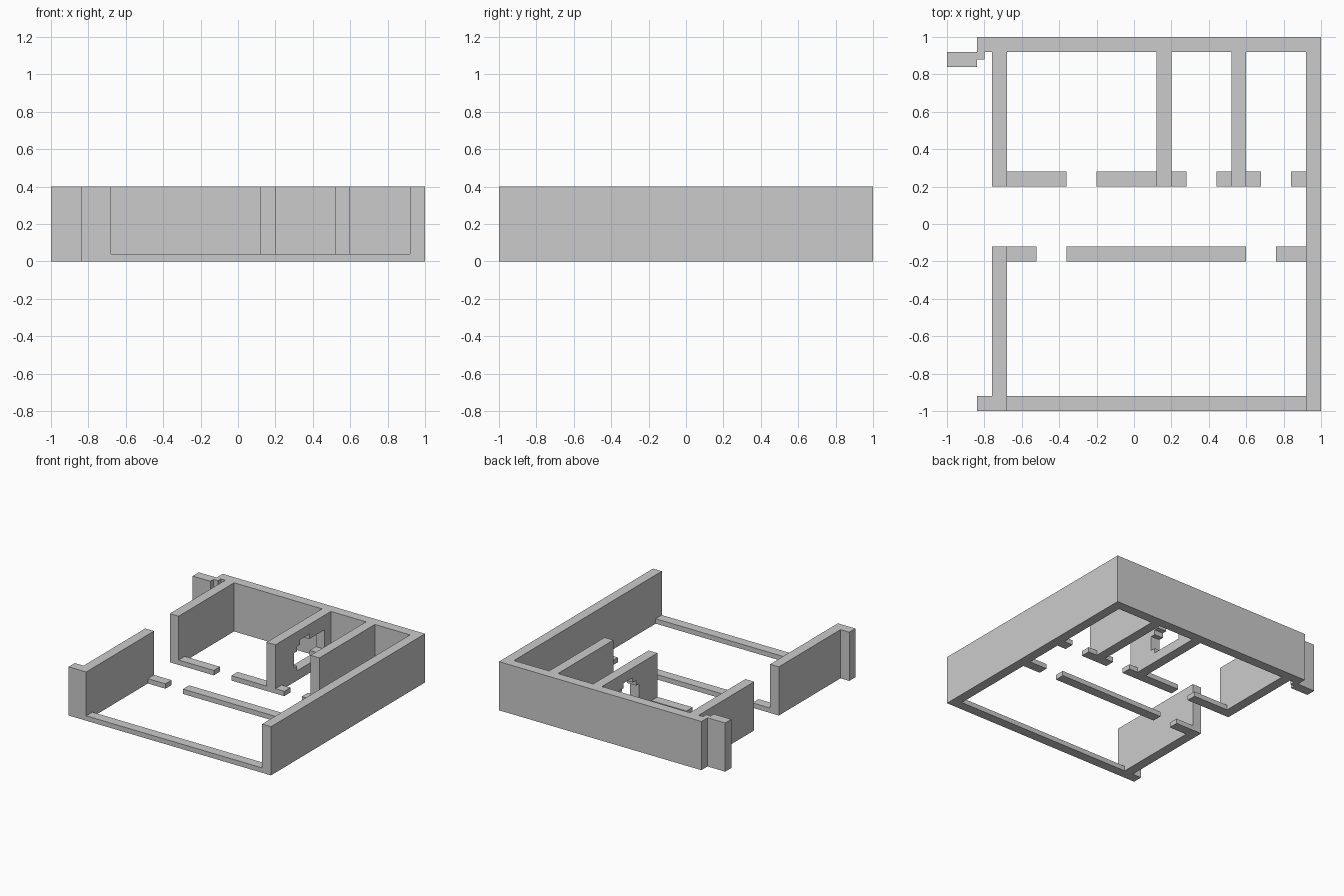
import bpy, bmesh

if "Cube" in bpy.data.objects:
    bpy.data.objects.remove(bpy.data.objects["Cube"])

T = 0.08     # wall thickness
HIGH = 0.40  # full wall height
LOW = 0.04   # door sill and low wall height


def prism(name, outline, depth, place):
    """Extrude a 2D outline; place(u, v, w) maps to xyz."""
    bm = bmesh.new()
    face = bm.faces.new([bm.verts.new(place(u, v, depth[0])) for u, v in outline])
    new = bmesh.ops.extrude_face_region(bm, geom=[face])["geom"]
    a, b = place(0, 0, depth[0]), place(0, 0, depth[1])
    bmesh.ops.translate(bm, verts=[g for g in new if isinstance(g, bmesh.types.BMVert)],
                        vec=[q - p for p, q in zip(a, b)])
    bmesh.ops.recalc_face_normals(bm, faces=bm.faces)
    mesh = bpy.data.meshes.new(name)
    bm.to_mesh(mesh)
    bm.free()
    obj = bpy.data.objects.new(name, mesh)
    bpy.context.collection.objects.link(obj)
    return obj


def wall(name, x0, x1, y0, y1, h=HIGH):
    return prism(name, [(x0, y0), (x1, y0), (x1, y1), (x0, y1)], (0, h),
                 lambda u, v, w: (u, v, w))


# Back and right outer walls in one L shape, with the stepped pier at back left
prism("outer_walls",
      [(1, -1), (1, 1), (-0.84, 1), (-0.84, 0.92), (-1, 0.92), (-1, 0.84),
       (-0.84, 0.84), (-0.84, 0.88), (-0.80, 0.88), (-0.80, 0.92),
       (0.92, 0.92), (0.92, -1)], (0, HIGH), lambda u, v, w: (u, v, w))

# Left front wall with its corner return
prism("left_front_wall",
      [(-0.84, -1), (-0.68, -1), (-0.68, -0.12), (-0.76, -0.12),
       (-0.76, -0.92), (-0.84, -0.92)], (0, HIGH), lambda u, v, w: (u, v, w))

# Back rooms: left wall and two partitions
wall("left_back_wall", -0.76, -0.68, 0.20, 0.92)
partition = wall("broken_partition", 0.12, 0.20, 0.20, 0.92)
wall("partition", 0.52, 0.60, 0.20, 0.92)

# Low walls: front edge and both sides of the corridor, with door gaps
wall("front_low_wall", -0.68, 0.92, -1, -0.92, LOW)
for x0, x1 in [(-0.68, -0.52), (-0.36, 0.60), (0.76, 0.92)]:
    wall("corridor_front_low_wall", x0, x1, -0.20, -0.20 + T, LOW)
for x0, x1 in [(-0.68, -0.36), (-0.20, 0.12), (0.20, 0.28),
               (0.44, 0.52), (0.60, 0.68), (0.84, 0.92)]:
    wall("corridor_back_low_wall", x0, x1, 0.20, 0.20 + T, LOW)

# Ragged stepped hole through the first partition
hole = prism("hole_cutter",
             [(0.44, 0.12), (0.48, 0.12), (0.48, 0.08), (0.76, 0.08), (0.76, 0.12),
              (0.84, 0.12), (0.84, 0.28), (0.64, 0.28), (0.64, 0.32), (0.52, 0.32),
              (0.52, 0.28), (0.48, 0.28), (0.48, 0.24), (0.44, 0.24)],
             (0.05, 0.27), lambda u, v, w: (w, u, v))
hole.hide_render = True
hole.hide_viewport = True
cut = partition.modifiers.new("hole", "BOOLEAN")
cut.operation = "DIFFERENCE"
cut.solver = "EXACT"
cut.object = hole
